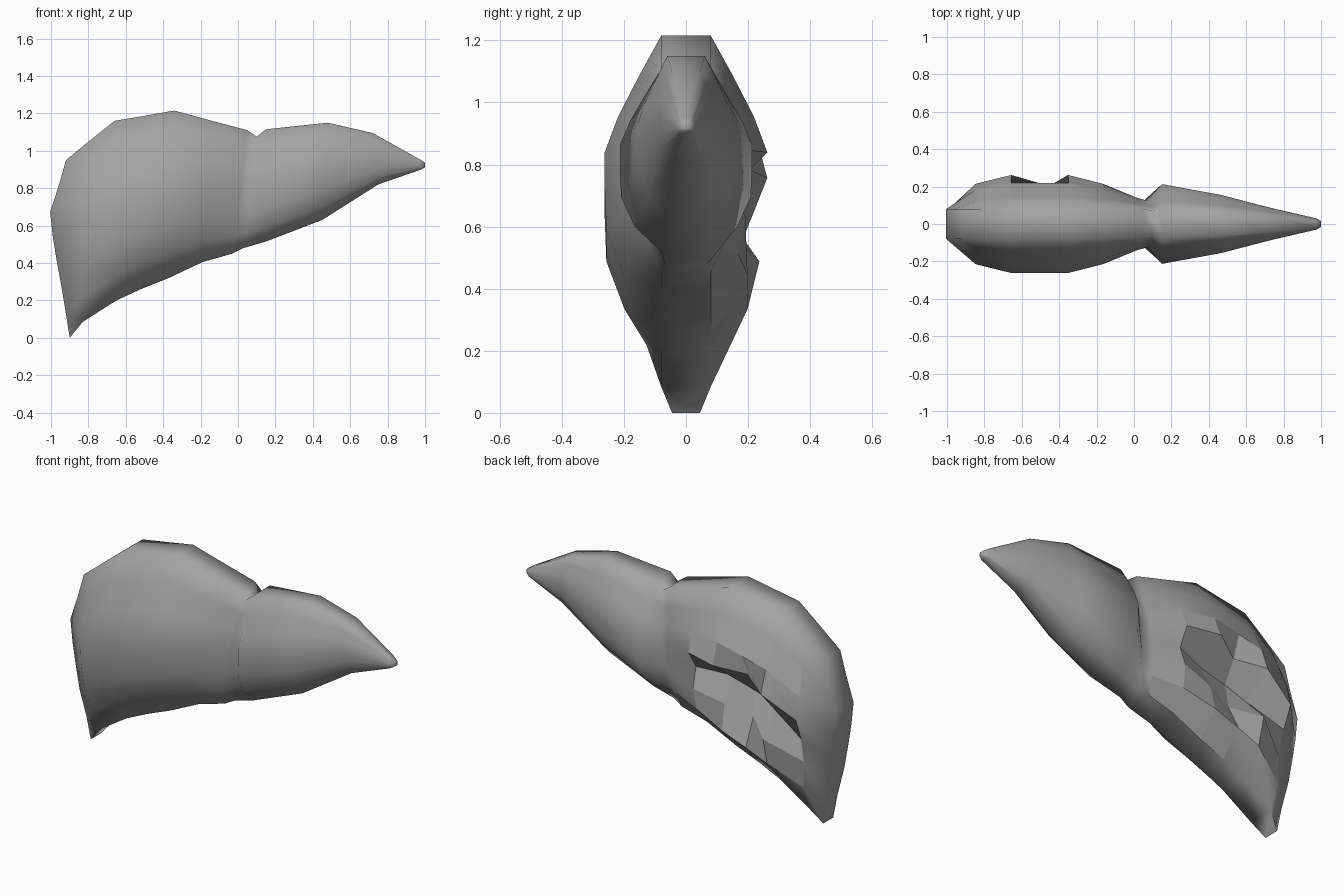
import bpy, bmesh

if "Cube" in bpy.data.objects:
    bpy.data.objects.remove(bpy.data.objects["Cube"])

# Cross-section stations: top x, top z, bottom x, bottom z, half thickness, rim half width
STATIONS = [
    (-.92, .95, -.90, .00, .08, .08),
    (-.81, 1.04, -.83, .085, .215, .08),
    (-.66, 1.16, -.65, .20, .262, .08),
    (-.50, 1.187, -.52, .26, .262, .08),
    (-.34, 1.215, -.37, .32, .262, .08),
    (-.15, 1.163, -.19, .405, .215, .08),
    (.05, 1.11, -.03, .45, .14, .08),
    (.10, 1.075, .03, .48, .125, .07),
    (.15, 1.115, .15, .515, .213, .075),
    (.48, 1.15, .45, .63, .155, .06),
    (.72, 1.095, .75, .82, .085, .045),
    (.97, .955, .98, .90, .03, .02),
    (1.0, .935, 1.0, .912, .015, .012),
]
# Bulge profile from top to bottom: position, fullness, left-edge bow
ROWS = [(0, 0, 0), (.14, .38, .04), (.29, .76, .09), (.42, 1, .08),
        (.55, 1, .063), (.70, .97, .04), (.86, .65, .018), (1, 0, 0)]
# Hollows on the rear of the big lobe: (station, row): depth
HOLLOWS = {(3, 3): .09, (3, 4): .16, (4, 4): .165, (4, 5): .09, (3, 5): .13,
           (2, 4): .16, (1, 4): .05, (1, 5): .06, (5, 4): .06, (5, 5): .02,
           (2, 5): .02}

# Liver body lofted through the stations
bm = bmesh.new()
grid = []
for s, (xt, zt, xb, zb, thick, rim) in enumerate(STATIONS):
    front, back = [], []
    for r, (t, full, bow) in enumerate(ROWS):
        x, z = xt + (xb - xt) * t, zt + (zb - zt) * t
        if s == 1 and t > .6:      # thin tail at the lower left
            full = {.70: .85, .86: .35}.get(t, 0)
        half = rim + (thick - rim) * full
        if s < 2:
            x -= bow if s == 0 else bow * .35
            if t > .8:
                half = (.055 if t < 1 else .045) if s == 0 else min(half, .13)
        front.append(bm.verts.new((x, -half, z)))
        back.append(bm.verts.new((x, half - HOLLOWS.get((s, r), 0), z)))
    grid.append((front, back))

for (f0, b0), (f1, b1) in zip(grid, grid[1:]):
    r0, r1 = f0 + b0[::-1], f1 + b1[::-1]
    n = len(r0)
    for i in range(n):
        j = (i + 1) % n
        bm.faces.new((r0[i], r0[j], r1[j], r1[i]))

# Left edge and pointed right end
for f, b in (grid[0], grid[-1]):
    for i in range(len(f) - 1):
        bm.faces.new((f[i], f[i + 1], b[i + 1], b[i]))

bmesh.ops.recalc_face_normals(bm, faces=bm.faces)
mesh = bpy.data.meshes.new("liver")
bm.to_mesh(mesh)
bm.free()
liver = bpy.data.objects.new("liver", mesh)
bpy.context.collection.objects.link(liver)
bpy.context.view_layer.objects.active = liver
liver.select_set(True)
bpy.ops.object.shade_smooth_by_angle(angle=1.35)

# Faceted hollows on the rear
for p in mesh.polygons:
    c = p.center
    if -.75 < c.x < -.1 and c.y > .08 and .35 < c.z < .9:
        p.use_smooth = False

# Dark grey surface
mat = bpy.data.materials.new("dark_grey")
mat.diffuse_color = (.37, .37, .37, 1)
mat.use_nodes = True
mat.node_tree.nodes["Principled BSDF"].inputs["Base Color"].default_value = mat.diffuse_color
mesh.materials.append(mat)
